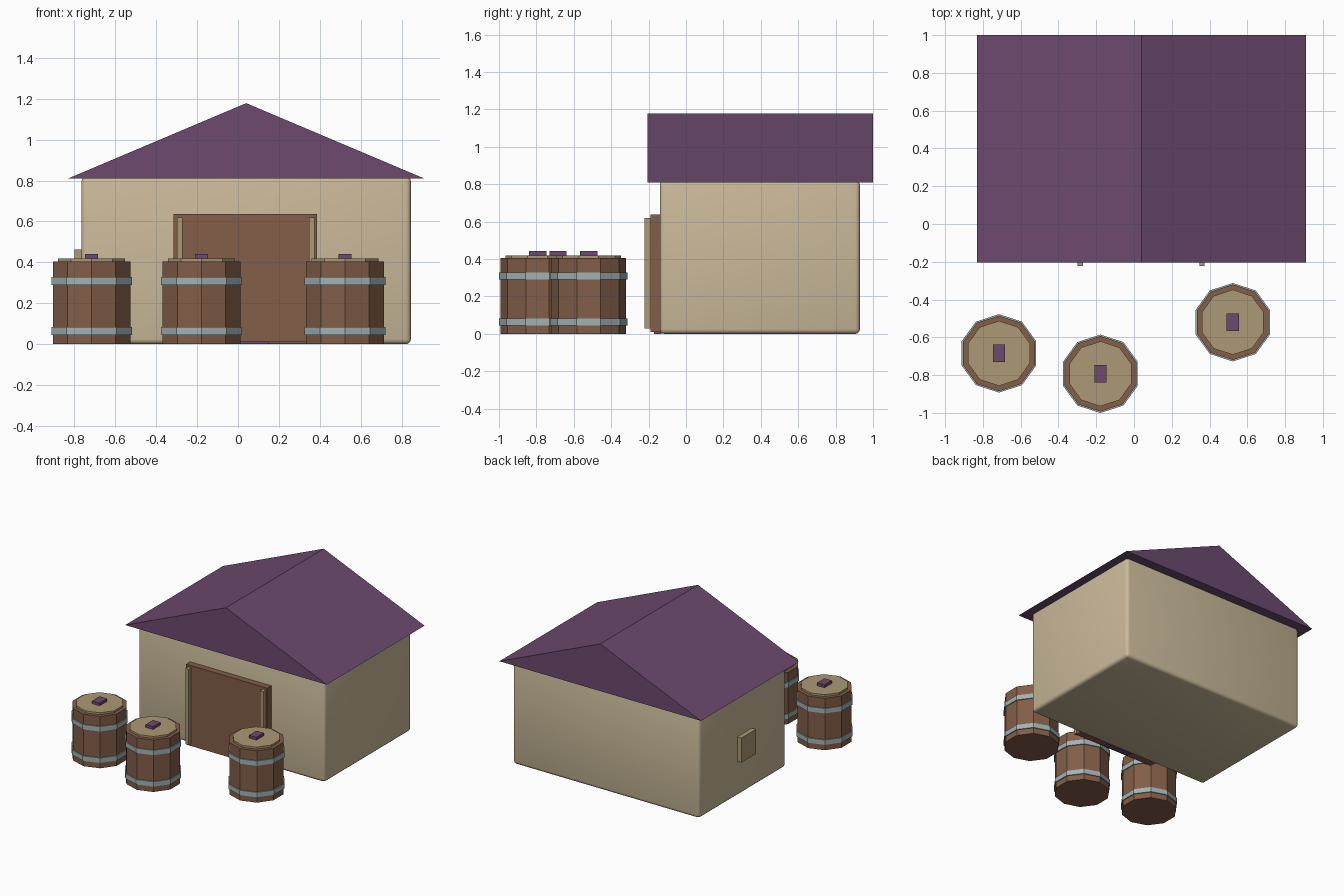
import bpy, bmesh, math
from mathutils import Matrix, Vector

if "Cube" in bpy.data.objects:
    bpy.data.objects.remove(bpy.data.objects["Cube"])


def mat(name, r, g, b):
    lin = [((c / 255 + 0.055) / 1.055) ** 2.4 for c in (r, g, b)]
    m = bpy.data.materials.new(name)
    m.diffuse_color = (*lin, 1)
    m.use_nodes = True
    m.node_tree.nodes["Principled BSDF"].inputs["Base Color"].default_value = m.diffuse_color
    return m


PLASTER = mat("plaster", 202, 186, 154)
PURPLE = mat("purple", 108, 74, 110)
WOOD = mat("brown_wood", 130, 94, 72)
TAN = mat("tan_wood", 172, 152, 118)
METAL = mat("grey_metal", 162, 178, 180)


def finish(name, bm, material):
    bmesh.ops.recalc_face_normals(bm, faces=bm.faces)
    me = bpy.data.meshes.new(name)
    bm.to_mesh(me)
    bm.free()
    me.materials.append(material)
    ob = bpy.data.objects.new(name, me)
    bpy.context.collection.objects.link(ob)
    return ob


def box(name, lo, hi, material, bevel=0.0):
    lo, hi = Vector(lo), Vector(hi)
    bm = bmesh.new()
    m = Matrix.Translation((lo + hi) / 2) @ Matrix.Diagonal((*(hi - lo), 1))
    bmesh.ops.create_cube(bm, size=1, matrix=m)
    if bevel:
        bmesh.ops.bevel(bm, geom=bm.edges[:], offset=bevel, segments=3,
                        profile=0.5, affect='EDGES')
    ob = finish(name, bm, material)
    if bevel:
        for p in ob.data.polygons:
            p.use_smooth = True
    return ob


def decagon(name, x, y, z0, z1, radius, material):
    # ten-sided prism with a corner pointing to the front
    bm = bmesh.new()
    m = Matrix.Translation((x, y, (z0 + z1) / 2)) @ Matrix.Rotation(math.pi / 2, 4, 'Z')
    bmesh.ops.create_cone(bm, cap_ends=True, segments=10, radius1=radius,
                          radius2=radius, depth=z1 - z0, matrix=m)
    # align a vertex exactly with the y axis
    v = bm.verts[:][0].co
    ang = math.atan2(v.y - y, v.x - x)
    bmesh.ops.rotate(bm, verts=bm.verts, cent=(x, y, 0),
                     matrix=Matrix.Rotation(math.pi / 2 - ang, 3, 'Z'))
    return finish(name, bm, material)


# House walls with softened edges
box("house_walls", (-0.765, -0.14, 0), (0.845, 0.93, 0.82), PLASTER, 0.025)

# Gable roof: triangle extruded from front to back
bm = bmesh.new()
tri = bm.faces.new([bm.verts.new((x, -0.205, z))
                    for x, z in ((-0.83, 0.81), (0.91, 0.81), (0.04, 1.178))])
ext = bmesh.ops.extrude_face_region(bm, geom=[tri])
bmesh.ops.translate(bm, vec=(0, 1.205, 0),
                    verts=[g for g in ext["geom"] if isinstance(g, bmesh.types.BMVert)])
finish("roof", bm, PURPLE)

# Door, its two side posts and the threshold
box("door", (-0.315, -0.19, 0.01), (0.385, -0.12, 0.637), WOOD)
for side, x in (("left", -0.285), ("right", 0.36)):
    box(f"door_post_{side}", (x - 0.014, -0.222, 0.03), (x + 0.014, -0.188, 0.62), TAN)
box("threshold", (-0.08, -0.172, 0), (0.15, -0.13, 0.012), PURPLE)

# Shutter on the left wall
box("side_shutter", (-0.80, 0.28, 0.27), (-0.75, 0.46, 0.462), TAN)

# Barrels: body, two hoops, lid and lid handle
for i, (x, y) in enumerate(((-0.715, -0.685), (-0.178, -0.793), (0.523, -0.52)), 1):
    decagon(f"barrel_{i}_body", x, y, 0, 0.405, 0.2, WOOD)
    for j, z in enumerate((0.045, 0.29), 1):
        decagon(f"barrel_{i}_hoop_{j}", x, y, z, z + 0.038, 0.2075, METAL)
    decagon(f"barrel_{i}_lid", x, y, 0.39, 0.42, 0.172, TAN)
    box(f"barrel_{i}_handle", (x - 0.032, y - 0.046, 0.41),
        (x + 0.032, y + 0.046, 0.442), PURPLE)
